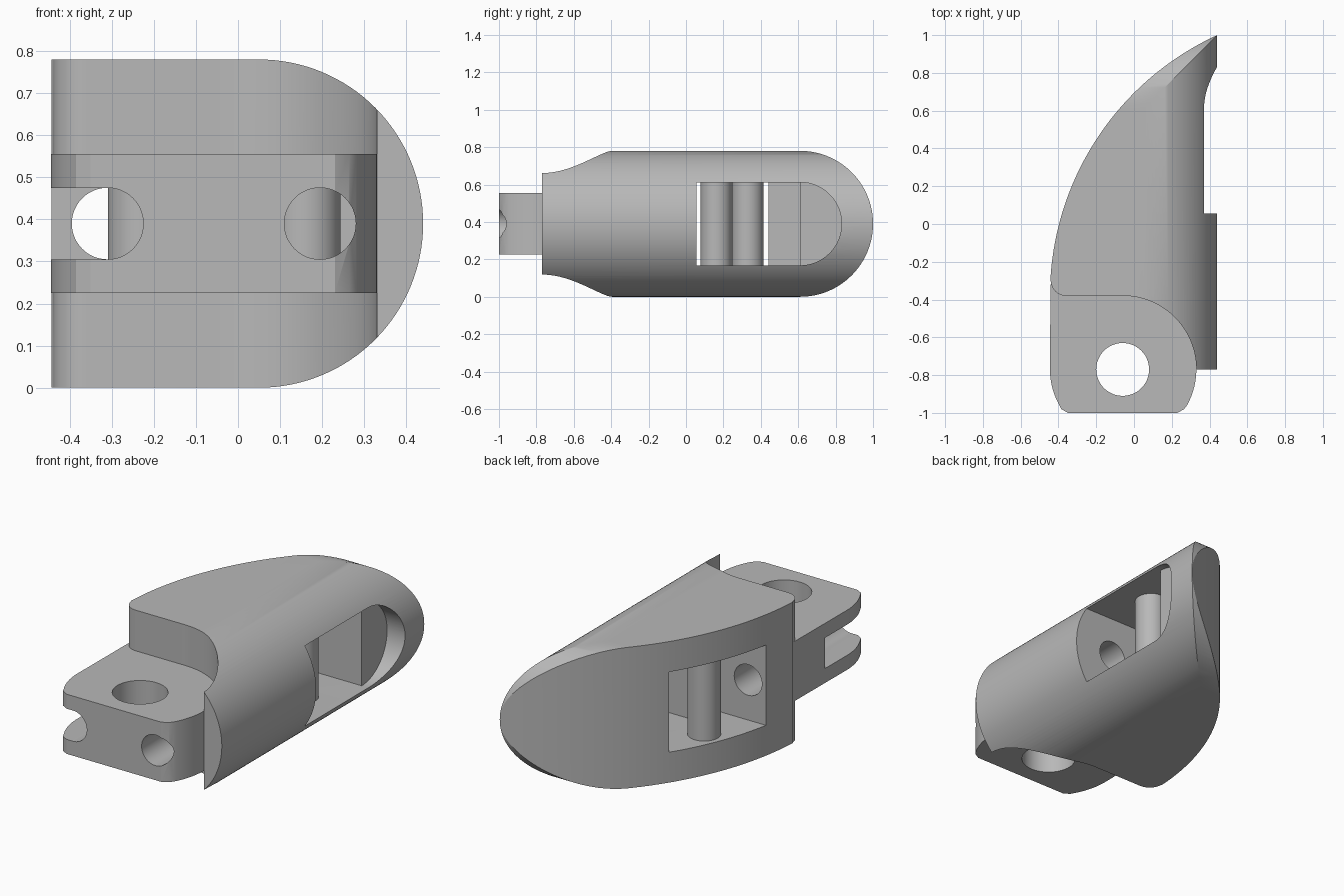
import bpy, bmesh
from math import sin, cos, pi, radians, asin
from mathutils import Vector

old = bpy.data.objects.get("Cube")
if old:
    bpy.data.objects.remove(old, do_unlink=True)

grey = bpy.data.materials.new("plain grey")
grey.use_nodes = True
grey.diffuse_color = (0.48, 0.48, 0.48, 1)
grey.node_tree.nodes["Principled BSDF"].inputs["Base Color"].default_value = (0.48, 0.48, 0.48, 1)


def arc(cx, cy, r, start, end, n=32):
    """Points on a circle arc, angles in degrees."""
    steps = [radians(start + (end - start) * i / n) for i in range(n + 1)]
    return [(cx + r * cos(t), cy + r * sin(t)) for t in steps]


def box(a0, a1, b0, b1):
    return [(a0, b0), (a1, b0), (a1, b1), (a0, b1)]


PLACE = {
    "x": lambda a, b, h: Vector((h, a, b)),
    "y": lambda a, b, h: Vector((a, h, b)),
    "z": lambda a, b, h: Vector((a, b, h)),
}


def prism(name, outline, axis, low, high):
    """Extrude a flat outline along one axis."""
    bm = bmesh.new()
    verts = [bm.verts.new(PLACE[axis](a, b, low)) for a, b in outline]
    face = bm.faces.new(verts)
    out = bmesh.ops.extrude_face_region(bm, geom=[face])
    moved = [v for v in out["geom"] if isinstance(v, bmesh.types.BMVert)]
    bmesh.ops.translate(bm, verts=moved, vec=PLACE[axis](0, 0, high - low))
    bmesh.ops.recalc_face_normals(bm, faces=bm.faces)
    mesh = bpy.data.meshes.new(name)
    bm.to_mesh(mesh)
    bm.free()
    mesh.materials.append(grey)
    obj = bpy.data.objects.new(name, mesh)
    bpy.context.collection.objects.link(obj)
    return obj


def combine(target, tool, operation):
    """Apply a boolean and discard the tool."""
    mod = target.modifiers.new(operation, "BOOLEAN")
    mod.operation, mod.solver, mod.object = operation, "EXACT", tool
    bpy.context.view_layer.update()
    bpy.context.view_layer.objects.active = target
    bpy.ops.object.modifier_apply(modifier=mod.name)
    bpy.data.objects.remove(tool, do_unlink=True)


def circle(a, b, r):
    return arc(a, b, r, 0, 360, 48)[:-1]


MID, R = 0.39, 0.39            # mid height and rounding radius
KX, KY = -0.06, -0.77          # knuckle centre
BIG = 1.518                    # radius of the curved back
BX, BY = -0.445 + BIG, -0.38

# Body: curved back, rounded corner and knuckle clearance
tip_angle = 180 - asin((1.04 - BY) / BIG) * 180 / pi
outline = arc(BX, BY, BIG, tip_angle, 177, 64)
outline += arc(-0.36, -0.30, 0.08, 184, 270, 10)
outline += arc(KX, KY, R, 90, 0)
outline += [(0.6, KY), (0.6, 1.04)]
body = prism("fingertip_body", outline, "z", -0.1, 0.9)

# Round off the inner side and the tip
side = arc(0.05, MID, R, -90, 90, 64) + [(-1, 2 * R), (-1, 0)]
combine(body, prism("side_rounding", side, "y", -1.2, 1.2), "INTERSECT")
end = arc(0.61, MID, R, -90, 90, 64) + [(-1.2, 2 * R), (-1.2, 0)]
combine(body, prism("tip_rounding", end, "x", -1, 1), "INTERSECT")

# Hinge tab
tab = [(-0.43, -0.25), (-0.442, -0.33)]
tab += arc(KX, KY, 0.385, 180, 209, 12)
tab += [(-0.385, -0.98), (-0.35, -1.0), (0.23, -1.0), (0.265, -0.98)]
tab += arc(KX, KY, R, -29, 0, 12)
tab += [(0.34, -0.74), (0.3, -0.5), (0.0, -0.3)]
combine(body, prism("hinge_tab", tab, "z", 0.225, 0.555), "UNION")

# Hinge bore, cord holes and open cord slot
combine(body, prism("hinge_bore", circle(KX, KY, 0.14), "z", -0.2, 1), "DIFFERENCE")
for hx, depth in ((-0.31, -0.02), (0.195, 0.12)):
    combine(body, prism("cord_hole", circle(hx, MID, 0.085), "y", -1.2, depth), "DIFFERENCE")
slot = box(-0.6, -0.31, -1.2, -0.58)
combine(body, prism("cord_slot", slot, "z", MID - 0.0849, MID + 0.0849), "DIFFERENCE")

# Stepped pocket through the body, with a round-ended window
pocket = [(-1, -0.1), (-0.08, -0.1), (-0.08, 0.055), (0.34, 0.055),
          (0.34, 0.61), (0.04, 0.61), (0.04, 0.44), (-1, 0.44)]
LOW, HIGH = MID - 0.222, MID + 0.222
combine(body, prism("pocket", pocket, "z", LOW, HIGH), "DIFFERENCE")
window = arc(0.61, MID, 0.222, -90, 90, 40) + [(0.055, HIGH), (0.055, LOW)]
combine(body, prism("window", window, "x", 0.33, 1), "DIFFERENCE")

# Cord pins standing in the pocket
pins = [prism(name, circle(px, py, 0.084), "z", LOW - 0.02, HIGH + 0.02)
        for name, px, py in (("outer_cord_pin", -0.225, 0.162), ("inner_cord_pin", 0.16, 0.33))]

# Smooth the curves, keep the edges crisp
bpy.ops.object.select_all(action="DESELECT")
for obj in [body] + pins:
    obj.select_set(True)
bpy.context.view_layer.objects.active = body
bpy.ops.object.shade_smooth_by_angle(angle=radians(25))
